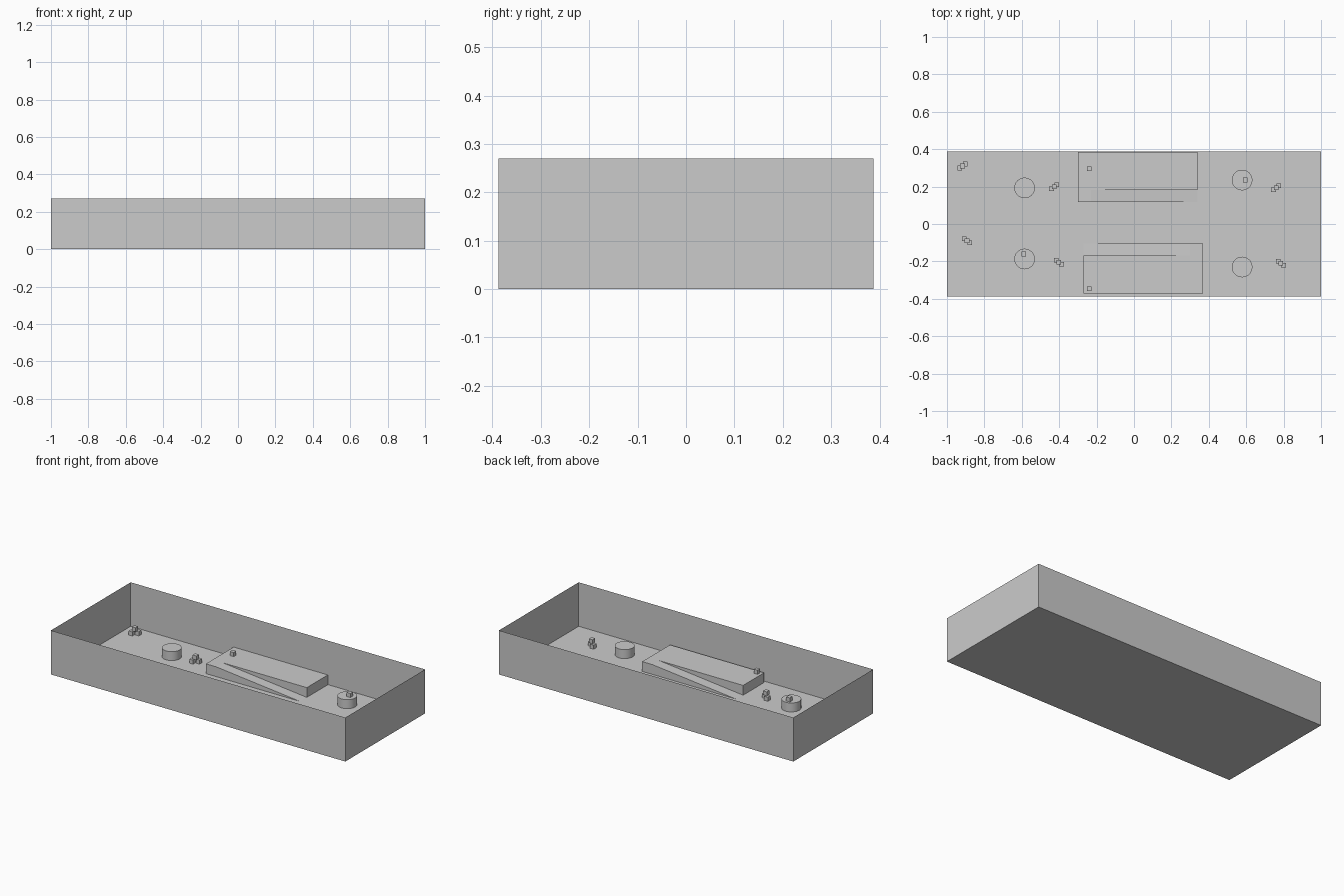
import bpy, bmesh
from math import pi
from mathutils import Vector

if "Cube" in bpy.data.objects:
    bpy.data.objects.remove(bpy.data.objects["Cube"])

L, W, H = 2.0, 0.774, 0.27      # arena size
PLAT_H, CYL_R, CYL_H, CUBE = 0.06, 0.055, 0.055, 0.025


def finish(bm, name, loc=(0, 0, 0), rot=0.0):
    mesh = bpy.data.meshes.new(name)
    bm.to_mesh(mesh)
    bm.free()
    ob = bpy.data.objects.new(name, mesh)
    ob.location = loc
    ob.rotation_euler.z = rot
    bpy.context.collection.objects.link(ob)
    return ob


def extrude(bm, points, offset):
    """Closed prism from a flat outline."""
    face = bm.faces.new([bm.verts.new(p) for p in points])
    copy = bmesh.ops.extrude_face_region(bm, geom=[face], use_keep_orig=True)["geom"]
    verts = [g for g in copy if isinstance(g, bmesh.types.BMVert)]
    bmesh.ops.translate(bm, verts=verts, vec=Vector(offset))
    bmesh.ops.recalc_face_normals(bm, faces=bm.faces[:])


def cube(x, y, z, name):
    bm = bmesh.new()
    bmesh.ops.create_cube(bm, size=CUBE)
    finish(bm, name, (x, y, z + CUBE / 2))


# Arena tray: floor and thin walls, open on top
bm = bmesh.new()
bmesh.ops.create_cube(bm, size=1)
bmesh.ops.scale(bm, vec=(L, W, H), verts=bm.verts[:])
top = [f for f in bm.faces if f.normal.z > 0.9]
bmesh.ops.delete(bm, geom=top, context='FACES_ONLY')
finish(bm, "arena_tray", (0, 0, H / 2))


def platform(name, x, y, rot):
    # Raised block with a corner landing, and a long ramp down from it
    bm = bmesh.new()
    hx, hy, ry, lx = 0.32, 0.1345, -0.0695, -0.25
    outline = [(-hx, -hy), (lx, -hy), (lx, ry), (hx, ry), (hx, hy), (-hx, hy)]
    extrude(bm, [(px, py, 0) for px, py in outline], (0, 0, PLAT_H))
    extrude(bm, [(lx, -hy, 0), (hx, -hy, 0), (lx, -hy, PLAT_H)], (0, ry + hy, 0))
    finish(bm, name, (x, y, 0), rot)


platform("back_platform", 0.02, 0.2515, 0)
platform("front_platform", 0.05, -0.238, pi)

# Round pedestals
for i, (x, y) in enumerate([(-0.585, 0.193), (-0.585, -0.187),
                            (0.578, 0.235), (0.578, -0.23)]):
    bm = bmesh.new()
    bmesh.ops.create_cone(bm, cap_ends=True, segments=48, radius1=CYL_R,
                          radius2=CYL_R, depth=CYL_H)
    ob = finish(bm, f"pedestal_{i}", (x, y, CYL_H / 2))
    bpy.ops.object.select_all(action='DESELECT')
    ob.select_set(True)
    bpy.context.view_layer.objects.active = ob
    bpy.ops.object.shade_smooth_by_angle()

# Single cubes on the platforms and pedestals
for i, (x, y, z) in enumerate([(-0.24, 0.295, PLAT_H), (-0.24, -0.347, PLAT_H),
                               (0.595, 0.235, CYL_H), (-0.59, -0.16, CYL_H)]):
    cube(x, y, z, f"single_cube_{i}")

# Stacks of three cubes: two below, one on top
for i, (x, y) in enumerate([(-0.917, 0.31), (-0.427, 0.2), (0.76, 0.193),
                            (-0.893, -0.09), (-0.402, -0.204), (0.785, -0.21)]):
    dx, dy = 0.0145, 0.0107 if y > 0 else -0.0107
    cube(x - dx, y - dy, 0, f"stack_{i}_cube_a")
    cube(x + dx, y + dy, 0, f"stack_{i}_cube_b")
    cube(x, y, CUBE, f"stack_{i}_cube_top")
